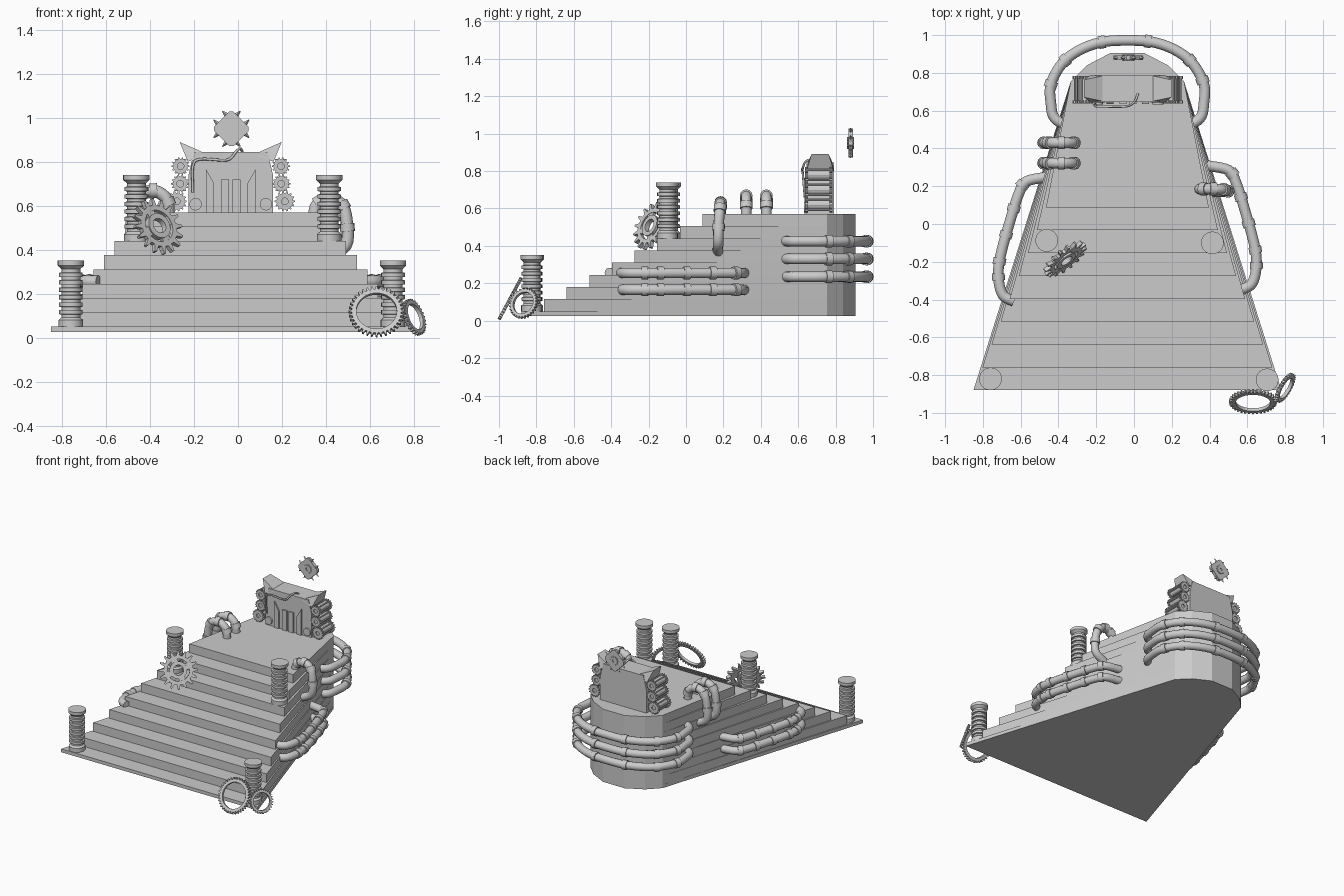
import bpy, bmesh, math
from mathutils import Vector, Matrix

if "Cube" in bpy.data.objects:
    bpy.data.objects.remove(bpy.data.objects["Cube"])

CX = -0.035  # symmetry axis of the dais


def make(name, bm, smooth=False):
    bmesh.ops.recalc_face_normals(bm, faces=bm.faces[:])
    me = bpy.data.meshes.new(name)
    bm.to_mesh(me)
    bm.free()
    ob = bpy.data.objects.new(name, me)
    bpy.context.collection.objects.link(ob)
    if smooth:
        bpy.context.view_layer.objects.active = ob
        ob.select_set(True)
        bpy.ops.object.shade_smooth_by_angle(angle=math.radians(35))
        ob.select_set(False)
    return ob


def prism(name, bottom, top):
    """Closed solid between two matching 3D outlines."""
    bm = bmesh.new()
    a = [bm.verts.new(p) for p in bottom]
    b = [bm.verts.new(p) for p in top]
    n = len(a)
    bm.faces.new(a)
    bm.faces.new(b)
    for i in range(n):
        bm.faces.new((a[i], a[(i + 1) % n], b[(i + 1) % n], b[i]))
    return make(name, bm)


def lathe(name, profile, loc, seg=24, axis=(0, 0, 1)):
    bm = bmesh.new()
    rot = Vector(axis).to_track_quat('Z', 'Y').to_matrix()
    rings = []
    for r, z in profile:
        rings.append([bm.verts.new(rot @ Vector((r * math.cos(2 * math.pi * k / seg),
                      r * math.sin(2 * math.pi * k / seg), z)) + Vector(loc)) for k in range(seg)])
    for a, b in zip(rings, rings[1:]):
        for k in range(seg):
            bm.faces.new((a[k], a[(k + 1) % seg], b[(k + 1) % seg], b[k]))
    bm.faces.new(rings[0])
    bm.faces.new(rings[-1])
    return make(name, bm, True)


def gear(name, loc, normal, R, root, inner, teeth, thick, tip=0.5):
    """Toothed ring lying across the given normal."""
    bm = bmesh.new()
    rot = Vector(normal).to_track_quat('Z', 'Y').to_matrix()
    step = 2 * math.pi / teeth
    cols = []
    for t in range(teeth):
        for off, r in ((-0.3, root), (-0.3 * tip, R), (0.3 * tip, R), (0.3, root)):
            a = (t + off) * step
            d = Vector((math.cos(a), math.sin(a), 0))
            cols.append([bm.verts.new(rot @ (d * rr + Vector((0, 0, z))) + Vector(loc))
                         for rr, z in ((inner, -thick / 2), (r, -thick / 2), (r, thick / 2), (inner, thick / 2))])
    for a, b in zip(cols, cols[1:] + cols[:1]):
        for j in range(4):
            k = (j + 1) % 4
            bm.faces.new((a[j], b[j], b[k], a[k]))
    return make(name, bm)


def tube(name, pts, r):
    cu = bpy.data.curves.new(name, 'CURVE')
    cu.dimensions = '3D'
    cu.bevel_depth, cu.bevel_resolution, cu.use_fill_caps = r, 4, True
    sp = cu.splines.new('POLY')
    sp.points.add(len(pts) - 1)
    for q, p in zip(sp.points, pts):
        q.co = (*p, 1)
    ob = bpy.data.objects.new(name, cu)
    bpy.context.collection.objects.link(ob)


def pipe(name, pts, collars, r=0.028):
    """Smooth pipe through the points, with collars at fractions of its length."""
    P = [Vector(p) for p in pts]
    P = [2 * P[0] - P[1]] + P + [2 * P[-1] - P[-2]]
    out = []
    for a, b, c, d in zip(P, P[1:], P[2:], P[3:]):
        for i in range(5):
            t = i / 5
            out.append(0.5 * (2 * b + (c - a) * t + (2 * a - 5 * b + 4 * c - d) * t * t
                              + (3 * b - 3 * c + d - a) * t ** 3))
    out.append(P[-2])
    tube(name, out, r)
    for f in collars:
        i = min(int(f * (len(out) - 1)), len(out) - 2)
        d = (out[i + 1] - out[i]).normalized() * 0.018
        tube(name + "_collar", [out[i] - d, out[i] + d], r + 0.006)


# stepped dais: each layer is narrower and shorter, all meet at the faceted back
for n in range(9):
    h, y = 0.815 - 0.048 * n, -0.88 + 0.121 * n
    z0, z1 = (0.025 if n == 0 else 0.05 + 0.065 * (n - 1)), 0.05 + 0.065 * n
    half = [(h, y), (0.30, 0.755), (0.215, 0.84), (0.09, 0.905)]
    out = half + [(-x, yy) for x, yy in reversed(half)]
    prism("dais_step", [(CX + x, yy, z0) for x, yy in out], [(CX + x, yy, z1) for x, yy in out])

# ribbed pillars
prof = [(0.056, 0), (0.056, 0.03), (0.043, 0.042)]
for i in range(6):
    z = 0.055 + i * 0.034
    prof += [(0.043, z), (0.054, z + 0.002), (0.054, z + 0.020), (0.043, z + 0.022)]
prof += [(0.043, 0.262), (0.06, 0.278), (0.06, 0.30)]
for x, y, z in ((-0.76, -0.82, 0.05), (0.705, -0.825, 0.05), (-0.462, -0.087, 0.44), (0.415, -0.10, 0.44)):
    lathe("pillar", prof, (x, y, z))

# throne block
TX = -0.033
side = [(0.192, 0.57), (0.192, 0.74), (0.178, 0.80), (0.165, 0.845)]
front = side + [(-x, z) for x, z in reversed(side)]
prism("throne_back", [(TX + x, 0.645, z) for x, z in front], [(TX + x, 0.79, z) for x, z in front])
for s in (-1, 1):
    # flared horns tapering in depth
    horn = [(0.12, 0.83, 0.073), (0.135, 0.847, 0.066), (0.232, 0.89, 0.046), (0.195, 0.80, 0.073)]
    prism("throne_horn", [(TX + s * x, 0.717 - d, z) for x, z, d in horn],
          [(TX + s * x, 0.717 + d, z) for x, z, d in horn])
    # raised ribs on the front
    for rib in ([(0.008, 0.57), (0.045, 0.57), (0.045, 0.72), (0.008, 0.72)],
                [(0.075, 0.57), (0.112, 0.57), (0.112, 0.765), (0.075, 0.70)]):
        prism("throne_rib", [(TX + s * x, 0.634, z) for x, z in rib], [(TX + s * x, 0.66, z) for x, z in rib])
    lathe("throne_boss", [(0.028, 0), (0.028, 0.02)], (TX + s * 0.16, 0.632, 0.607), axis=(0, 1, 0))
    # stacked rollers with toothed end discs
    for x, z, r in ((0.228, 0.78, 0.041), (0.23, 0.70, 0.041), (0.246, 0.62, 0.046)):
        p = (TX + s * x, 0.645, z)
        lathe("roller", [(0.03, 0), (0.03, 0.13)], p, 16, (0, 1, 0))
        for dy in (0.0, 0.13):
            gear("roller_cog", (p[0], 0.645 + dy, z), (0, 1, 0), r, r - 0.008, 0.015, 14, 0.016)
        for k in range(6):
            a = k * math.pi / 3
            q = (p[0] + 0.033 * math.cos(a), z + 0.033 * math.sin(a))
            tube("roller_rod", [(q[0], 0.645, q[1]), (q[0], 0.775, q[1])], 0.005)
pipe("throne_cable", [(-0.205, 0.635, 0.66), (-0.205, 0.625, 0.78), (-0.17, 0.622, 0.812), (-0.05, 0.622, 0.808),
                      (-0.01, 0.635, 0.845), (0.01, 0.66, 0.86), (0.02, 0.69, 0.845)], (), 0.006)

# diamond cog floating above the throne
dc = Vector((-0.03, 0.88, 0.95))
dia = [(0.078, 0.01), (0.01, 0.078), (-0.01, 0.078), (-0.078, 0.01),
       (-0.078, -0.01), (-0.01, -0.078), (0.01, -0.078), (0.078, -0.01)]
prism("diamond_plate", [dc + Vector((x, -0.012, z)) for x, z in dia], [dc + Vector((x, 0.012, z)) for x, z in dia])
for k in range(4):
    a = math.pi / 4 + k * math.pi / 2
    d, t = Vector((math.cos(a), 0, math.sin(a))), Vector((-math.sin(a), 0, math.cos(a)))
    for o in (-0.028, 0.028):
        lathe("diamond_tooth", [(0.011, 0), (0.002, 0.026)], dc + d * 0.06 + t * o, 4, d)
gear("diamond_hub", dc, (0, 1, 0), 0.033, 0.028, 0.012, 10, 0.036)

# gears at the front corner and beside the upper pillar
gear("large_ring_gear", (0.63, -0.94, 0.118), (0, -0.88, 0.47), 0.127, 0.112, 0.092, 36, 0.018)
gear("small_ring_gear", (0.80, -0.867, 0.093), (0.82, -0.47, 0.32), 0.086, 0.077, 0.061, 28, 0.018)
gp, gn = Vector((-0.365, -0.185, 0.505)), Vector((0.57, -0.74, 0.35)).normalized()
gear("spur_gear_rim", gp, gn, 0.133, 0.10, 0.076, 16, 0.022, 0.3)
gear("spur_gear_hub", gp, gn, 0.06, 0.06, 0.035, 10, 0.03)
rot = gn.to_track_quat('Z', 'Y').to_matrix()
for k in range(4):
    a = k * math.pi / 2 + 0.4
    d = rot @ Vector((math.cos(a), math.sin(a), 0))
    t = d.cross(gn) * 0.022
    base = [gp + d * 0.055 - t, gp + d * 0.055 + t, gp + d * 0.082 + t, gp + d * 0.082 - t]
    prism("spur_gear_spoke", [p - gn * 0.009 for p in base], [p + gn * 0.009 for p in base])

# pipes wrapped around the back
bend = [(0.30, 0.51), (0.385, 0.56), (0.405, 0.64), (0.405, 0.74), (0.345, 0.85), (0.255, 0.92), (0.135, 0.963)]
loop = [(-x, y) for x, y in bend] + [(0, 0.972)] + bend[::-1]
for z in (0.425, 0.33, 0.235):
    pipe("back_pipe", [(CX + x, y, z) for x, y in loop], (0.215, 0.30, 0.43, 0.57, 0.70, 0.785))

# paired pipes along both flanks
flank = [(0.60, -0.35), (0.66, -0.315), (0.683, -0.22), (0.672, -0.11), (0.62, 0.08),
         (0.575, 0.22), (0.535, 0.285), (0.42, 0.31)]
for s, dy in ((1, 0), (-1, -0.06)):
    for z in (0.255, 0.165):
        pipe("flank_pipe", [(CX + s * x, y + dy, z) for x, y in flank], (0.30, 0.42, 0.52, 0.64, 0.8))

# pipes arching over the platform edge
for y in (0.43, 0.322):
    pipe("left_arch_pipe", [(-0.315, y, 0.55), (-0.325, y, 0.63), (-0.385, y, 0.668), (-0.45, y, 0.64),
                            (-0.475, y, 0.55), (-0.47, y, 0.45), (-0.38, y, 0.40)], (0.16, 0.36, 0.5, 0.7))
pipe("right_arch_pipe", [(0.345, 0.185, 0.55), (0.36, 0.185, 0.605), (0.42, 0.185, 0.63), (0.475, 0.182, 0.60),
                         (0.495, 0.175, 0.52), (0.49, 0.172, 0.42), (0.40, 0.17, 0.365)], (0.2, 0.36, 0.5, 0.7))

# curves become plain meshes
for ob in bpy.context.scene.objects:
    ob.select_set(ob.type == 'CURVE')
    if ob.type == 'CURVE':
        bpy.context.view_layer.objects.active = ob
bpy.ops.object.convert(target='MESH')
bpy.ops.object.shade_smooth_by_angle(angle=math.radians(40))
